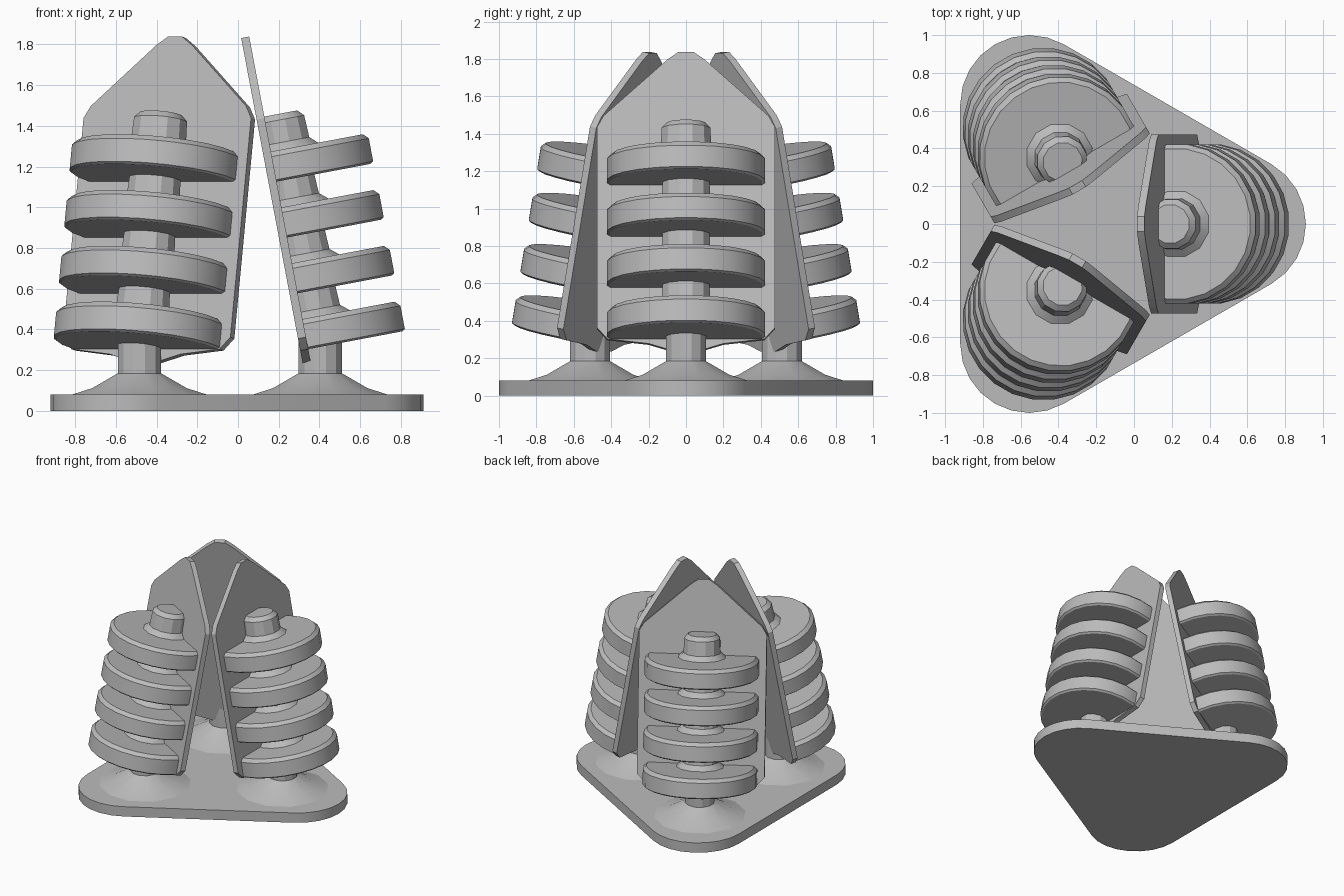
import bpy, bmesh, math
from mathutils import Matrix, Vector

old = bpy.data.objects.get("Cube")
if old:
    bpy.data.objects.remove(old, do_unlink=True)

grey = bpy.data.materials.new("plain grey")
grey.use_nodes = True
grey.diffuse_color = (0.5, 0.5, 0.5, 1)
grey.node_tree.nodes["Principled BSDF"].inputs["Base Color"].default_value = (0.5, 0.5, 0.5, 1)

CENTRE_X = -0.188      # axis of the threefold symmetry
TILT = math.radians(10.7)
SPACING = 0.279
CUT = -0.08            # where stacked parts meet the back plate


def finish(name, bm, matrix):
    bmesh.ops.recalc_face_normals(bm, faces=bm.faces)
    mesh = bpy.data.meshes.new(name)
    bm.to_mesh(mesh)
    bm.free()
    mesh.materials.append(grey)
    obj = bpy.data.objects.new(name, mesh)
    bpy.context.collection.objects.link(obj)
    obj.matrix_world = matrix
    bpy.ops.object.select_all(action='DESELECT')
    obj.select_set(True)
    bpy.context.view_layer.objects.active = obj
    bpy.ops.object.shade_smooth_by_angle(angle=math.radians(25))
    return obj


def lathe(profile, sides, clip=False):
    """Closed solid of revolution from (radius, height) points."""
    bm = bmesh.new()
    rings = []
    for r, h in profile:
        rings.append([bm.verts.new((r * math.cos(a), r * math.sin(a), h))
                      for a in (math.tau * (i + 0.5) / sides for i in range(sides))])
    for low, high in zip(rings, rings[1:]):
        for i in range(sides):
            j = (i + 1) % sides
            bm.faces.new((low[i], low[j], high[j], high[i]))
    bm.faces.new(rings[0])
    bm.faces.new(rings[-1])
    if clip:
        cut = bmesh.ops.bisect_plane(bm, geom=bm.verts[:] + bm.edges[:] + bm.faces[:],
                                     plane_co=(CUT, 0, 0), plane_no=(-1, 0, 0), clear_outer=True)
        edges = [e for e in cut["geom_cut"] if isinstance(e, bmesh.types.BMEdge)]
        bmesh.ops.holes_fill(bm, edges=edges)
    return bm


def prism(points, offset):
    bm = bmesh.new()
    face = bm.faces.new([bm.verts.new(p) for p in points])
    moved = bmesh.ops.extrude_face_region(bm, geom=[face])["geom"]
    bmesh.ops.translate(bm, vec=offset, verts=[v for v in moved if isinstance(v, bmesh.types.BMVert)])
    return bm


# Rounded triangular base
outline = []
for k in range(3):
    mid = math.tau * k / 3
    for s in range(9):
        a = mid + math.radians(-60 + 15 * s)
        outline.append((0.732 * math.cos(mid) + 0.366 * math.cos(a),
                        0.732 * math.sin(mid) + 0.366 * math.sin(a), 0))
finish("base", prism(outline, Vector((0, 0, 0.08))), Matrix.Translation((CENTRE_X, 0, 0)))

# Part profiles
foot = [(0.36, 0.075), (0.24, 0.112), (0.11, 0.185), (0.11, 0.36)]
disc = [(0.41, -0.075), (0.425, -0.065), (0.425, 0.05), (0.4, 0.075)]
neck = [(0.185, 0.07), (0.135, 0.11), (0.13, 0.21)]
knob = [(0.185, 0.07), (0.14, 0.11), (0.135, 0.22), (0.105, 0.25)]
half_plate = [(0.08, -0.136), (0.2, -0.1), (0.42, -0.075), (0.475, -0.015),
              (0.475, 1.08), (0.44, 1.14), (0.1, 1.445), (0.04, 1.487)]
plate = half_plate + [(-y, w) for y, w in reversed(half_plate)]

# Three leaning stacks
for k, side in enumerate(("left", "back_right", "front_right")):
    turn = Matrix.Translation((CENTRE_X, 0, 0)) @ Matrix.Rotation(math.tau * k / 3, 4, 'Z')
    lean = turn @ Matrix.Translation((0.581, 0, 0.389)) @ Matrix.Rotation(-TILT, 4, 'Y')
    finish(side + "_foot", lathe(foot, 12), turn @ Matrix.Translation((0.592, 0, 0)))
    finish(side + "_back_plate", prism([(-0.103, y, w) for y, w in plate], Vector((0.04, 0, 0))), lean)
    for n in range(4):
        level = lean @ Matrix.Translation((0, 0, n * SPACING))
        finish(f"{side}_disc_{n + 1}", lathe(disc, 24, True), level)
        top = n == 3
        finish(side + "_knob" if top else f"{side}_neck_{n + 1}",
               lathe(knob if top else neck, 12, True), level)
